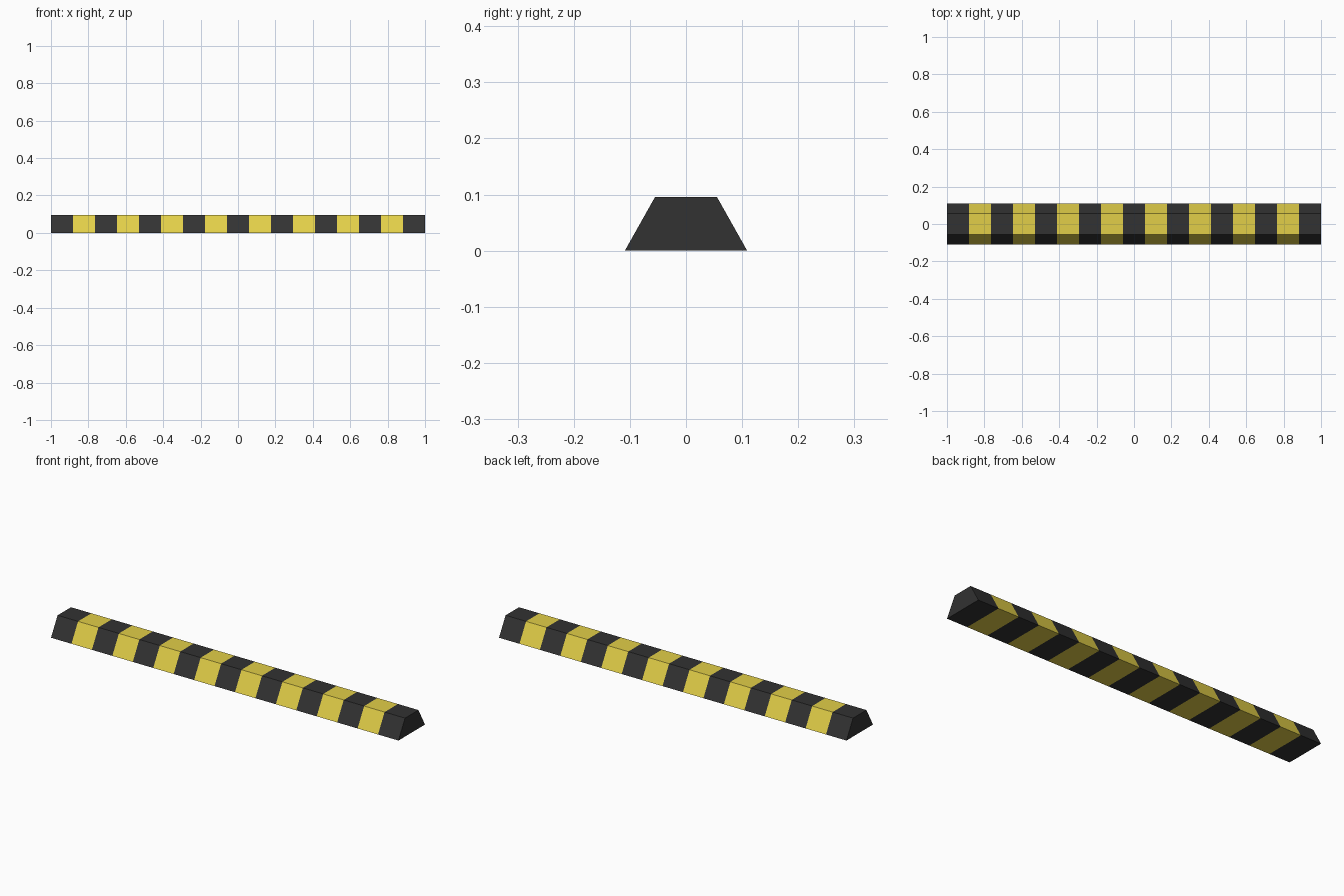
import bpy, bmesh

if "Cube" in bpy.data.objects:
    bpy.data.objects.remove(bpy.data.objects["Cube"])

def material(name, rgb):
    m = bpy.data.materials.new(name)
    m.diffuse_color = (*rgb, 1)
    m.use_nodes = True
    m.node_tree.nodes["Principled BSDF"].inputs["Base Color"].default_value = m.diffuse_color
    return m

LENGTH, STRIPES = 2.0, 17
# trapezoid cross-section (y, z)
PROFILE = [(-0.109, 0), (0.109, 0), (0.055, 0.096), (-0.055, 0.096)]

# barrier body: one ring of vertices at each stripe boundary
bm = bmesh.new()
rings = [[bm.verts.new((-LENGTH / 2 + LENGTH * i / STRIPES, y, z)) for y, z in PROFILE]
         for i in range(STRIPES + 1)]

# sides, alternating black and yellow
for i, (a, b) in enumerate(zip(rings, rings[1:])):
    for k in range(4):
        n = (k + 1) % 4
        face = bm.faces.new((a[k], a[n], b[n], b[k]))
        face.material_index = i % 2

# black end caps
bm.faces.new(rings[0])
bm.faces.new(rings[-1])
bmesh.ops.recalc_face_normals(bm, faces=bm.faces)

mesh = bpy.data.meshes.new("parking_curb")
bm.to_mesh(mesh)
bm.free()
mesh.materials.append(material("black rubber", (0.032, 0.032, 0.032)))
mesh.materials.append(material("warning yellow", (0.76, 0.62, 0.065)))
bpy.context.collection.objects.link(bpy.data.objects.new("parking_curb", mesh))
